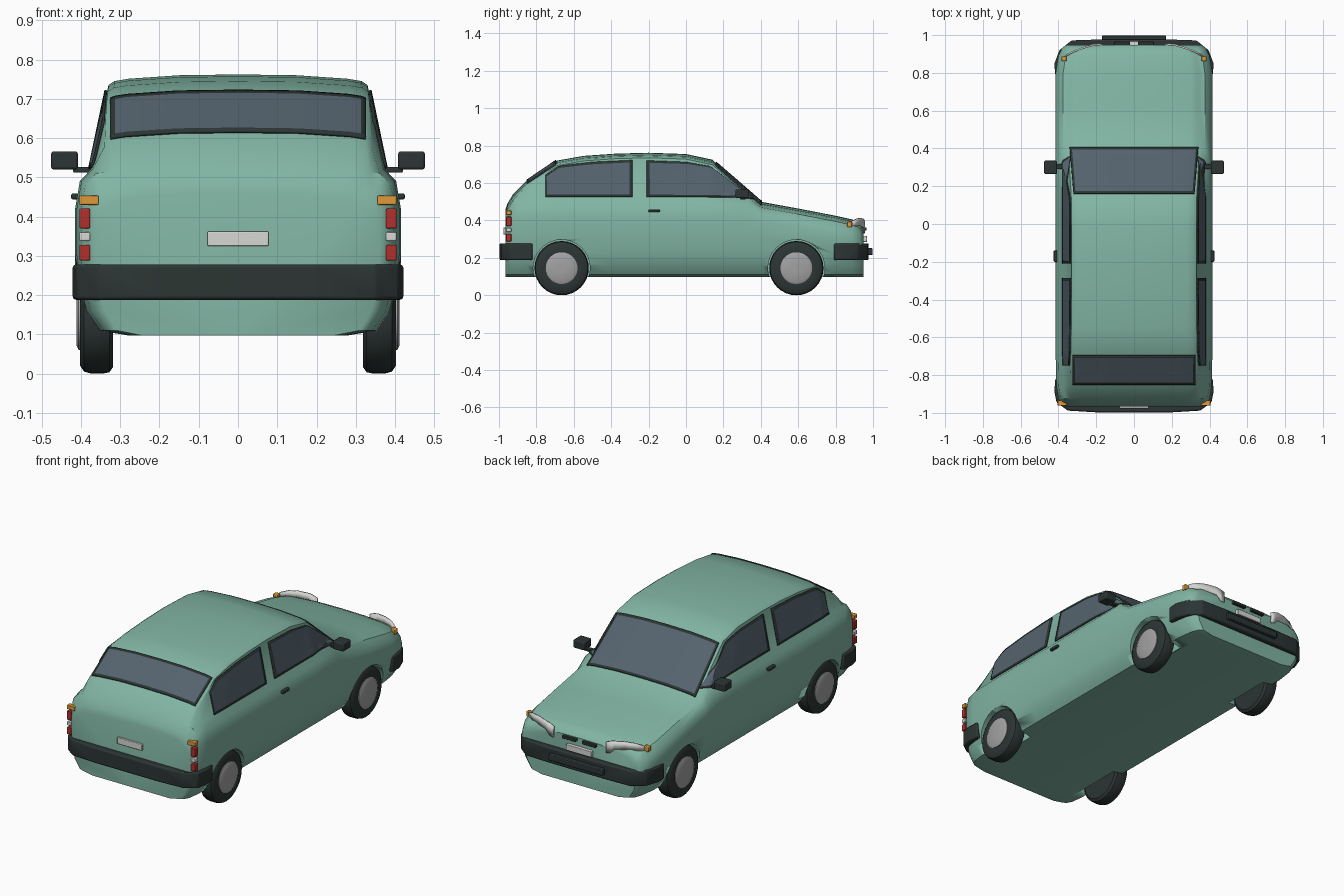
import bpy, bmesh, math
from mathutils import Vector
from mathutils.bvhtree import BVHTree

cube = bpy.data.objects.get("Cube")
if cube:
    bpy.data.objects.remove(cube, do_unlink=True)


def material(name, *rgb):
    m = bpy.data.materials.new(name)
    m.use_nodes = True
    m.diffuse_color = (*rgb, 1)
    m.node_tree.nodes["Principled BSDF"].inputs["Base Color"].default_value = (*rgb, 1)
    return m


PAINT = material("green paint", .22, .46, .37)
GLASS = material("tinted glass", .09, .125, .155)
BLACK = material("black plastic", .025, .036, .034)
SILVER = material("wheel silver", .36, .36, .36)
WHITE = material("lamp white", .68, .68, .66)
RED = material("lamp red", .45, .03, .025)
AMBER = material("lamp amber", .75, .32, .04)


def finish(name, bm, mats, bevel=0, thick=0, angle=35):
    mesh = bpy.data.meshes.new(name)
    bm.to_mesh(mesh)
    bm.free()
    ob = bpy.data.objects.new(name, mesh)
    bpy.context.collection.objects.link(ob)
    for m in mats:
        mesh.materials.append(m)
    if thick:
        mod = ob.modifiers.new("thickness", 'SOLIDIFY')
        mod.thickness, mod.offset = thick, 0
    if bevel:
        mod = ob.modifiers.new("bevel", 'BEVEL')
        mod.width, mod.segments = bevel, 2
    bpy.ops.object.select_all(action='DESELECT')
    ob.select_set(True)
    bpy.context.view_layer.objects.active = ob
    bpy.ops.object.shade_smooth_by_angle(angle=math.radians(angle))
    return ob


def box(name, x, y, z, mat, bevel=0):
    """Box given by its (min, max) range on each axis."""
    bm = bmesh.new()
    bmesh.ops.create_cube(bm, size=1)
    for v in bm.verts:
        v.co = [(a + b) / 2 + c * abs(b - a) for (a, b), c in zip((x, y, z), v.co)]
    return finish(name, bm, [mat], bevel)


def lathe_x(name, profile, centre, side, mat, steps=32):
    """Spin an (x, radius) profile round the x axis."""
    bm = bmesh.new()
    rings = []
    for x, r in profile:
        rings.append([bm.verts.new((side * x, centre[0] + r * math.cos(a), centre[1] + r * math.sin(a)))
                      for a in (math.tau * i / steps for i in range(steps))])
    for a, b in zip(rings, rings[1:]):
        for i in range(steps):
            j = (i + 1) % steps
            bm.faces.new((a[i], a[j], b[j], b[i]))
    bm.faces.new(rings[0])
    bm.faces.new(rings[-1])
    bmesh.ops.recalc_face_normals(bm, faces=bm.faces)
    return finish(name, bm, [mat])


# Body shell: sections lofted from tail to nose (y, width scale, top height, roof half width)
STATIONS = [(-.965, .87, .46, .31), (-.955, .92, .49, .325), (-.925, .965, .54, .335),
            (-.86, .99, .605, .34), (-.69, 1, .72, .335), (-.55, 1, .745, .332),
            (-.38, 1, .757, .33), (-.2, 1, .762, .33), (0, 1, .755, .33),
            (.14, 1, .725, .332), (.33, 1, .561, .343), (.40, 1, .50, .35),
            (.62, 1, .46, .35), (.80, 1, .425, .35), (.89, .965, .405, .34),
            (.93, .92, .388, .32), (.948, .86, .365, .29)]


def section(w, top, r):
    belt = min(.52, top - .03)
    half = [(0, .097), (.28, .097), (.355, .11), (.39, .16), (.405, .22),
            (.415, min(.3, belt - .12)), (.415, min(.42, belt - .07)),
            (.403, belt - .03), (.375, belt)]
    half = [(x * w, z) for x, z in half]
    half += [(r, top - .027), (r - .015, top - .017), (r - .05, top - .011),
             (r * .45, top - .002), (0, top)]
    return half + [(-x, z) for x, z in reversed(half[1:-1])]


bm = bmesh.new()
rings = [[bm.verts.new((x, y, z)) for x, z in section(w, t, r)] for y, w, t, r in STATIONS]
for a, b in zip(rings, rings[1:]):
    for i in range(len(a)):
        j = (i + 1) % len(a)
        bm.faces.new((a[i], a[j], b[j], b[i]))
bm.faces.new(rings[0])
bm.faces.new(rings[-1])
bmesh.ops.recalc_face_normals(bm, faces=bm.faces)
shell = BVHTree.FromBMesh(bm)
body = finish("body_shell", bm, [PAINT])

# Wheel wells cut into the shell, then the wheels
AXLES = {"rear": (-.665, .145), "front": (.59, .145)}
for end, centre in AXLES.items():
    for side, word in ((1, "left"), (-1, "right")):
        cutter = lathe_x("well_cutter", [(.29, .152), (.6, .152)], centre, side, PAINT)
        cutter.hide_render = True
        mod = body.modifiers.new("well", 'BOOLEAN')
        mod.object, mod.operation, mod.solver = cutter, 'DIFFERENCE', 'EXACT'
        bpy.context.view_layer.objects.active = body
        bpy.ops.object.modifier_apply(modifier=mod.name)
        bpy.data.objects.remove(cutter, do_unlink=True)
        lathe_x(f"{end}_{word}_tyre", [(.318, .09), (.318, .128), (.328, .142), (.345, .145), (.375, .145),
                                       (.392, .14), (.402, .125), (.402, .09)], centre, side, BLACK)
        lathe_x(f"{end}_{word}_hubcap", [(.39, .085), (.406, .085), (.411, .075), (.411, .02)],
                centre, side, SILVER)


def along(points, t):
    s = t * (len(points) - 1)
    i = min(int(s), len(points) - 2)
    return Vector(points[i]).lerp(Vector(points[i + 1]), s - i)


def window(name, low, high, place, ray, border=.012, columns=20):
    """Panel between two outlines, laid on the shell, with a trim border."""
    ray = Vector(ray)
    e = border / (Vector(low[-1]) - Vector(low[0])).length
    us = [0] + [e + (1 - 2 * e) * i / columns for i in range(columns + 1)] + [1]
    bm = bmesh.new()
    grid = []
    for u in us:
        a, b = along(low, u), along(high, u)
        f = min(.4, border / max((b - a).length, .001))
        column = []
        for t in [0] + [f + (1 - 2 * f) * k / 5 for k in range(6)] + [1]:
            start = Vector(place(*a.lerp(b, t))) - ray * 2
            hit = shell.ray_cast(start, ray)[0] or shell.find_nearest(start + ray * 1.65)[0]
            column.append(bm.verts.new(hit - ray * .004))
        grid.append(column)
    for i in range(len(us) - 1):
        for k in range(7):
            f = bm.faces.new((grid[i][k], grid[i + 1][k], grid[i + 1][k + 1], grid[i][k + 1]))
            f.material_index = int(i in (0, len(us) - 2) or k in (0, 6))
            f.normal_update()
            if f.normal.dot(ray) > 0:
                f.normal_flip()
    return finish(name, bm, [GLASS, BLACK], thick=.007)


# Windows
on_top = lambda x, y: (x, y, 0)
window("windscreen", [(-.34, .405), (.34, .405)], [(-.32, .16), (.32, .16)], on_top, (0, 0, -1))
window("rear_window", [(-.325, -.85), (.325, -.85)], [(-.325, -.695), (.325, -.695)], on_top, (0, 0, -1))
for side, word in ((1, "left"), (-1, "right")):
    on_side = lambda y, z: (0, y, z)
    window(f"{word}_door_window", [(-.21, .525), (.1, .525), (.27, .523), (.37, .515)],
           [(-.21, .72), (.0, .712), (.13, .69), (.335, .535)], on_side, (-side, 0, 0))
    window(f"{word}_quarter_window", [(-.75, .525), (-.67, .525), (-.5, .525), (-.285, .525)],
           [(-.75, .643), (-.68, .692), (-.5, .712), (-.285, .722)], on_side, (-side, 0, 0))


# Wrap-round bumpers
def bumper(name, half):
    bm = bmesh.new()
    outline = half + [(-x, y) for x, y in reversed(half)]
    face = bm.faces.new([bm.verts.new((x, y, .188)) for x, y in outline])
    up = bmesh.ops.extrude_face_region(bm, geom=[face])["geom"]
    bmesh.ops.translate(bm, vec=(0, 0, .09), verts=[v for v in up if isinstance(v, bmesh.types.BMVert)])
    bmesh.ops.recalc_face_normals(bm, faces=bm.faces)
    finish(name, bm, [BLACK], bevel=.008, angle=40)


bumper("rear_bumper", [(.418, -.82), (.421, -.89), (.41, -.945), (.35, -.988), (.2, -.997)])
bumper("front_bumper", [(.418, .79), (.421, .85), (.395, .92), (.33, .972), (.18, .977)])
box("front_bumper_pad", (-.17, .17), (.97, .997), (.215, .252), BLACK, .004)

# Number plates and nose vents
box("rear_plate", (-.078, .078), (-.976, -.96), (.325, .362), WHITE, .003)
box("front_plate", (-.08, .08), (.94, .968), (.285, .318), WHITE, .003)
for side, word in ((1, "left"), (-1, "right")):
    def sx(a, b):
        return tuple(sorted((side * a, side * b)))

    box(f"{word}_nose_vent", sx(.02, .105), (.94, .966), (.345, .362), BLACK, .003)

    # Tail lamp stack
    for lamp, z, mat in (("indicator", (.43, .453), AMBER), ("brake_lamp", (.37, .42), RED),
                         ("reverse_lamp", (.338, .36), WHITE), ("fog_lamp", (.288, .328), RED)):
        inner = .355 if mat == AMBER else .377
        box(f"{word}_{lamp}", sx(inner, .404), (-.962, -.934), z, mat, .003)

    # Headlamp: a curved plate with a deeper inner end
    bm = bmesh.new()
    path = [(.165, .952, .33, .392), (.19, .95, .335, .402), (.215, .948, .362, .408),
            (.27, .932, .368, .413), (.32, .914, .37, .41), (.362, .89, .372, .397)]
    rows = [[bm.verts.new((side * x, y, z)) for z in (lo, hi)] for x, y, lo, hi in path]
    for a, b in zip(rows, rows[1:]):
        bm.faces.new((a[0], b[0], b[1], a[1]))
    bmesh.ops.recalc_face_normals(bm, faces=bm.faces)
    finish(f"{word}_headlamp", bm, [WHITE], thick=.009)
    box(f"{word}_front_indicator", sx(.357, .384), (.862, .888), (.365, .395), AMBER, .004)

    # Door mirror and handle
    box(f"{word}_mirror", sx(.408, .476), (.265, .335), (.52, .566), BLACK, .006)
    box(f"{word}_mirror_arm", sx(.345, .42), (.29, .318), (.512, .526), BLACK, .003)
    box(f"{word}_door_handle", sx(.395, .425), (-.2, -.14), (.444, .459), BLACK, .004)
